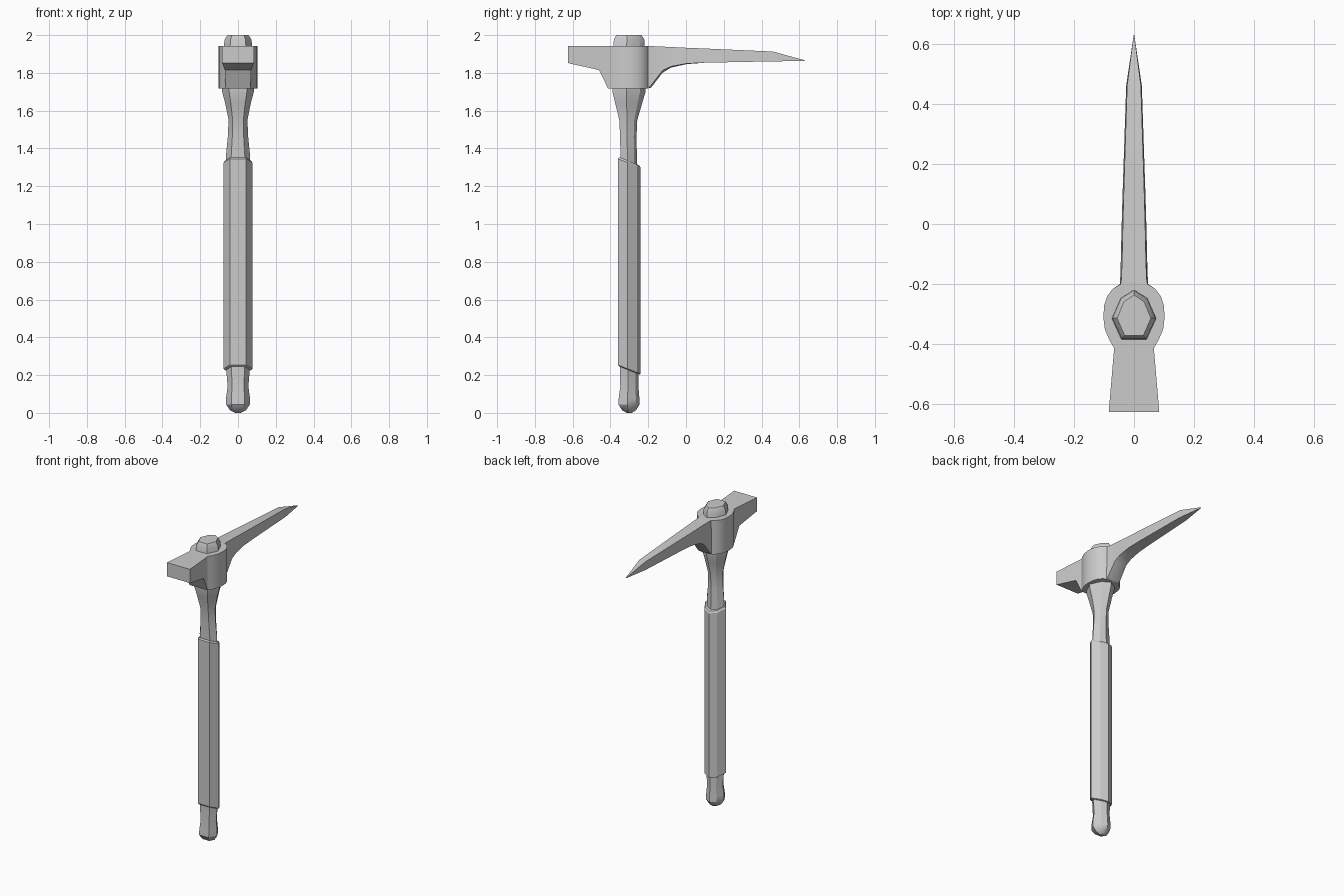
import bpy, bmesh, math


def loft(name, rings, angle):
    """Skin a list of equal-length vertex rings and cap both ends."""
    bm = bmesh.new()
    loops = [[bm.verts.new(p) for p in ring] for ring in rings]
    n = len(loops[0])
    for a, b in zip(loops, loops[1:]):
        for i in range(n):
            j = (i + 1) % n
            bm.faces.new((a[i], a[j], b[j], b[i]))
    bm.faces.new(loops[0][::-1])
    bm.faces.new(loops[-1])
    bmesh.ops.remove_doubles(bm, verts=bm.verts, dist=0.0002)
    bmesh.ops.recalc_face_normals(bm, faces=bm.faces)
    mesh = bpy.data.meshes.new(name)
    bm.to_mesh(mesh)
    bm.free()
    ob = bpy.data.objects.new(name, mesh)
    bpy.context.collection.objects.link(ob)
    bpy.ops.object.select_all(action='DESELECT')
    ob.select_set(True)
    bpy.context.view_layer.objects.active = ob
    bpy.ops.object.shade_smooth_by_angle(angle=math.radians(angle))
    return ob


# Seven-sided shaft section: flat at the front, pointed at the back
SECTION = [(-0.56, -1), (0.56, -1), (1, -0.15), (0.6, 0.66),
           (0, 1), (-0.6, 0.66), (-1, -0.15)]


def shaft_ring(z, half_w, front, back, slope=0.0):
    mid, half_d = (front + back) / 2, (back - front) / 2
    return [(x * half_w, mid + y * half_d, z + slope * (mid + y * half_d - front))
            for x, y in SECTION]


# Wooden handle: rounded butt, waist under the head, knob on top
handle = [
    (0.0, 0.015, -0.313, -0.287), (0.014, 0.042, -0.338, -0.265),
    (0.045, 0.063, -0.358, -0.245), (0.08, 0.063, -0.356, -0.247),
    (0.14, 0.055, -0.348, -0.252), (0.25, 0.064, -0.350, -0.250),
    (1.36, 0.064, -0.347, -0.260), (1.46, 0.054, -0.349, -0.262),
    (1.55, 0.050, -0.353, -0.258), (1.64, 0.068, -0.375, -0.232),
    (1.70, 0.084, -0.389, -0.214), (1.73, 0.084, -0.389, -0.214),
    (1.90, 0.076, -0.388, -0.217), (1.975, 0.072, -0.382, -0.220),
    (2.0, 0.056, -0.370, -0.236),
]
loft("handle", [shaft_ring(*r) for r in handle], 30)

# Grip wrap with slanted, slightly chamfered ends
grip = [(0.246, 0.070, -0.353, -0.247), (0.254, 0.077, -0.360, -0.240),
        (1.345, 0.077, -0.360, -0.240), (1.353, 0.070, -0.353, -0.247)]
loft("grip", [shaft_ring(*r, slope=-0.4) for r in grip], 20)

# Head, lofted front to back: y, half width, top z, bottom z, keel rise, top taper
head = [
    (-0.625, 0.084, 1.943, 1.852, 0, 1), (-0.46, 0.070, 1.943, 1.815, 0, 1),
    (-0.413, 0.066, 1.943, 1.718, 0, 1), (-0.385, 0.082, 1.943, 1.718, 0, 1),
    (-0.35, 0.097, 1.943, 1.718, 0, 1), (-0.31, 0.102, 1.943, 1.718, 0, 1),
    (-0.27, 0.099, 1.943, 1.718, 0, 1), (-0.24, 0.089, 1.943, 1.718, 0, 1),
    (-0.215, 0.070, 1.943, 1.718, 0, 1), (-0.20, 0.047, 1.943, 1.718, 0, 0.96),
    (-0.185, 0.046, 1.942, 1.722, 0.012, 0.92), (-0.125, 0.044, 1.939, 1.800, 0.012, 0.9),
    (-0.08, 0.043, 1.937, 1.828, 0.006, 0.9), (0.0, 0.041, 1.933, 1.846, 0.003, 0.9),
    (0.10, 0.038, 1.929, 1.854, 0, 0.9), (0.46, 0.026, 1.913, 1.861, 0, 0.88),
    (0.628, 0.001, 1.867, 1.863, 0, 1),
]
loft("pick_head", [[(-w * t, y, top), (w * t, y, top), (w, y, bot + k),
                    (0, y, bot), (-w, y, bot + k)]
                   for y, w, top, bot, k, t in head], 32)
